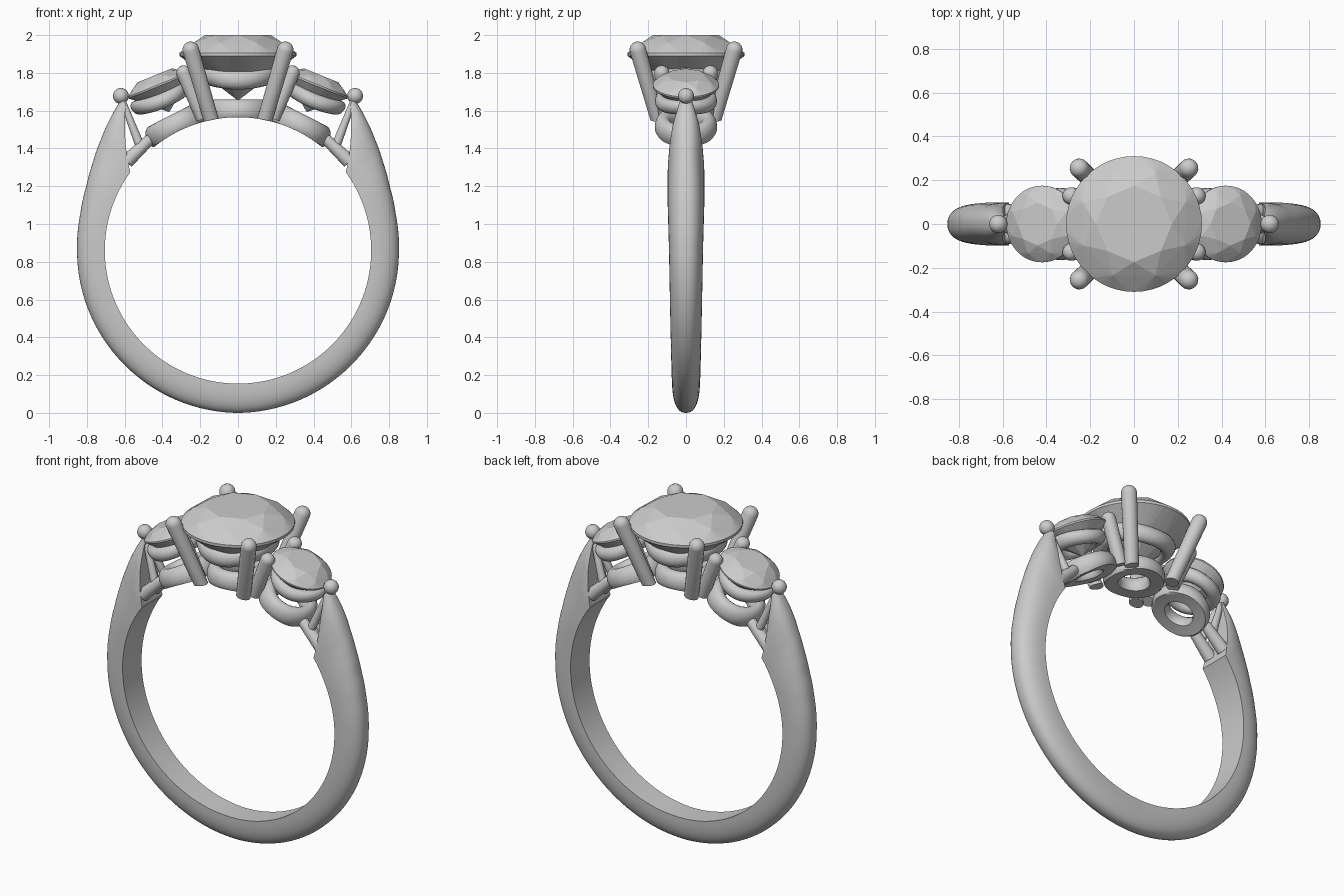
import bpy, bmesh, math
from math import sin, cos, pi, radians
from mathutils import Vector, Matrix

if "Cube" in bpy.data.objects:
    bpy.data.objects.remove(bpy.data.objects["Cube"])

CZ, FINGER = 0.86, 0.705      # finger hole centre height and radius


def finish(name, bm, smooth=True, trim=True):
    """Trim to the finger hole, store the mesh and shade it."""
    if trim:
        for v in bm.verts:
            r = math.hypot(v.co.x, v.co.z - CZ)
            if r < FINGER:
                v.co.x *= FINGER / r
                v.co.z = CZ + (v.co.z - CZ) * FINGER / r
    bmesh.ops.recalc_face_normals(bm, faces=bm.faces)
    me = bpy.data.meshes.new(name)
    bm.to_mesh(me)
    bm.free()
    if smooth:
        me.shade_smooth()
        me.set_sharp_from_angle(angle=radians(40))
    ob = bpy.data.objects.new(name, me)
    bpy.context.collection.objects.link(ob)
    return ob


def lerp(keys, t):
    for (a, p), (b, q) in zip(keys, keys[1:]):
        if t <= b:
            return p + (q - p) * (t - a) / (b - a)
    return keys[-1][1]


def loft(bm, rings, close_rings):
    """Bridge closed vertex loops; cap the ends unless the loops form a circuit."""
    n, m = len(rings), len(rings[0])
    for i in range(n if close_rings else n - 1):
        a, b = rings[i], rings[(i + 1) % n]
        for j in range(m):
            k = (j + 1) % m
            bm.faces.new((a[j], a[k], b[k], b[j]))
    if not close_rings:
        bm.faces.new(rings[0])
        bm.faces.new(rings[-1])


def tilted(x, z, angle):
    return Matrix.Translation((x, 0, z)) @ Matrix.Rotation(radians(angle), 4, 'Y')


def gem(name, mat, radius, crown, depth):
    """Round brilliant: hull of table, crown, girdle, pavilion and tip rings."""
    bm = bmesh.new()
    levels = [(.56, crown, 8, 0), (.82, crown * .6, 8, .5), (1, .02, 48, 0),
              (1, -.03, 48, 0), (.5, -depth * .56, 8, .5), (.02, -depth, 8, 0)]
    for r, z, n, off in levels:
        for i in range(n):
            a = 2 * pi * (i + off) / n
            bm.verts.new(Vector((r * cos(a), r * sin(a), z)) * radius)
    bmesh.ops.convex_hull(bm, input=bm.verts)
    bm.transform(mat)
    finish(name, bm, smooth=False, trim=False)


def band(name, mat, major, minor, height, saddle, n=64, m=20):
    """Rounded ring, bent upward along x to follow the finger's opposite curve."""
    bm = bmesh.new()
    rings = []
    for i in range(n):
        a = 2 * pi * i / n
        ring = []
        for j in range(m):
            b = 2 * pi * j / m
            r = major + minor * cos(b)
            x, y = r * cos(a), r * sin(a)
            ring.append(bm.verts.new((x, y, height * sin(b) + saddle * x * x)))
        rings.append(ring)
    loft(bm, rings, True)
    bm.transform(mat)
    finish(name, bm)


def prong(name, p0, p1, r0, r1):
    """Tapered wire with a domed top."""
    p0, p1 = Vector(p0), Vector(p1)
    d = p1 - p0
    rot = d.to_track_quat('Z', 'Y').to_matrix().to_4x4()
    prof = [(r0, 0), (r1, d.length)]
    prof += [(r1 * cos(t * pi / 12), d.length + r1 * sin(t * pi / 12)) for t in range(1, 6)]
    bm = bmesh.new()
    rings = [[bm.verts.new((r * cos(2 * pi * j / 20), r * sin(2 * pi * j / 20), z))
              for j in range(20)] for r, z in prof]
    loft(bm, rings, False)
    bm.transform(Matrix.Translation(p0) @ rot)
    finish(name, bm)


# Shank: D-shaped section swept round the finger, flaring to pointed shoulders
outer = [(0, .86), (45, .853), (90, .852), (103, .857), (113, .872), (121, .898),
         (129, .934), (136, .973), (142.5, 1.012)]
inner = [(0, FINGER), (126, FINGER), (131, .78), (137, .877), (142.5, .975)]
width = [(0, .072), (45, .08), (90, .09), (113, .098), (127, .097), (132, .088),
         (137, .073), (142.5, .036)]
bm = bmesh.new()
rings = []
STEPS = 190
for i in range(STEPS + 1):
    t = -142.5 + 285 * i / STEPS
    a, s = radians(t), abs(t)
    ro, ri, w = lerp(outer, s), lerp(inner, s), lerp(width, s)
    ring = []
    for j in range(25):
        b = pi * j / 24
        c, d = cos(b), sin(b)
        y = w * math.copysign(abs(c) ** .85, c)
        r = ri + (ro - ri) * max(d, 0) ** .85
        ring.append(bm.verts.new((r * sin(a), y, CZ - r * cos(a))))
    rings.append(ring)
loft(bm, rings, False)
finish("shank", bm)

# Centre stone and its two seat rings
gem("centre_stone", Matrix.Translation((0, 0, 1.9)), .31, .323, .78)
band("centre_upper_seat", Matrix.Translation((0, 0, 1.762)), .185, .042, .05, .9)
band("centre_lower_seat", Matrix.Translation((0, 0, 1.595)), .125, .045, .065, 0)

for sx, side in ((-1, "left"), (1, "right")):
    # Tilted side stone with its two seat rings
    gem(side + "_stone", tilted(sx * .42, 1.735, sx * 22), .175, .32, .86)
    band(side + "_upper_seat", tilted(sx * .405, 1.65, sx * 22), .127, .037, .04, .9)
    a = radians(27)
    band(side + "_lower_seat", tilted(sx * .735 * sin(a), CZ + .735 * cos(a), sx * 27),
         .12, .045, .065, 0)

    # Ball tip on the shoulder
    bm = bmesh.new()
    bmesh.ops.create_uvsphere(bm, u_segments=20, v_segments=12, radius=.042,
                              matrix=Matrix.Translation((sx * .62, 0, 1.678)))
    finish(side + "_shoulder_ball", bm)

    for sy, face in ((-1, "front"), (1, "back")):
        tag = f"{side}_{face}"
        # Claws of the centre stone, and claws shared with the side stone
        prong(tag + "_centre_prong", (sx * .14, sy * .15, 1.545),
              (sx * .25, sy * .255, 1.922), .04, .044)
        prong(tag + "_side_prong", (sx * .185, sy * .105, 1.56),
              (sx * .287, sy * .128, 1.8), .038, .04)
        # Forked braces joining the shank to the side seat
        prong(tag + "_lower_brace", (sx * .59, sy * .055, 1.33),
              (sx * .475, sy * .05, 1.44), .038, .03)
        prong(tag + "_upper_brace", (sx * .61, sy * .01, 1.65),
              (sx * .525, sy * .045, 1.43), .016, .024)
